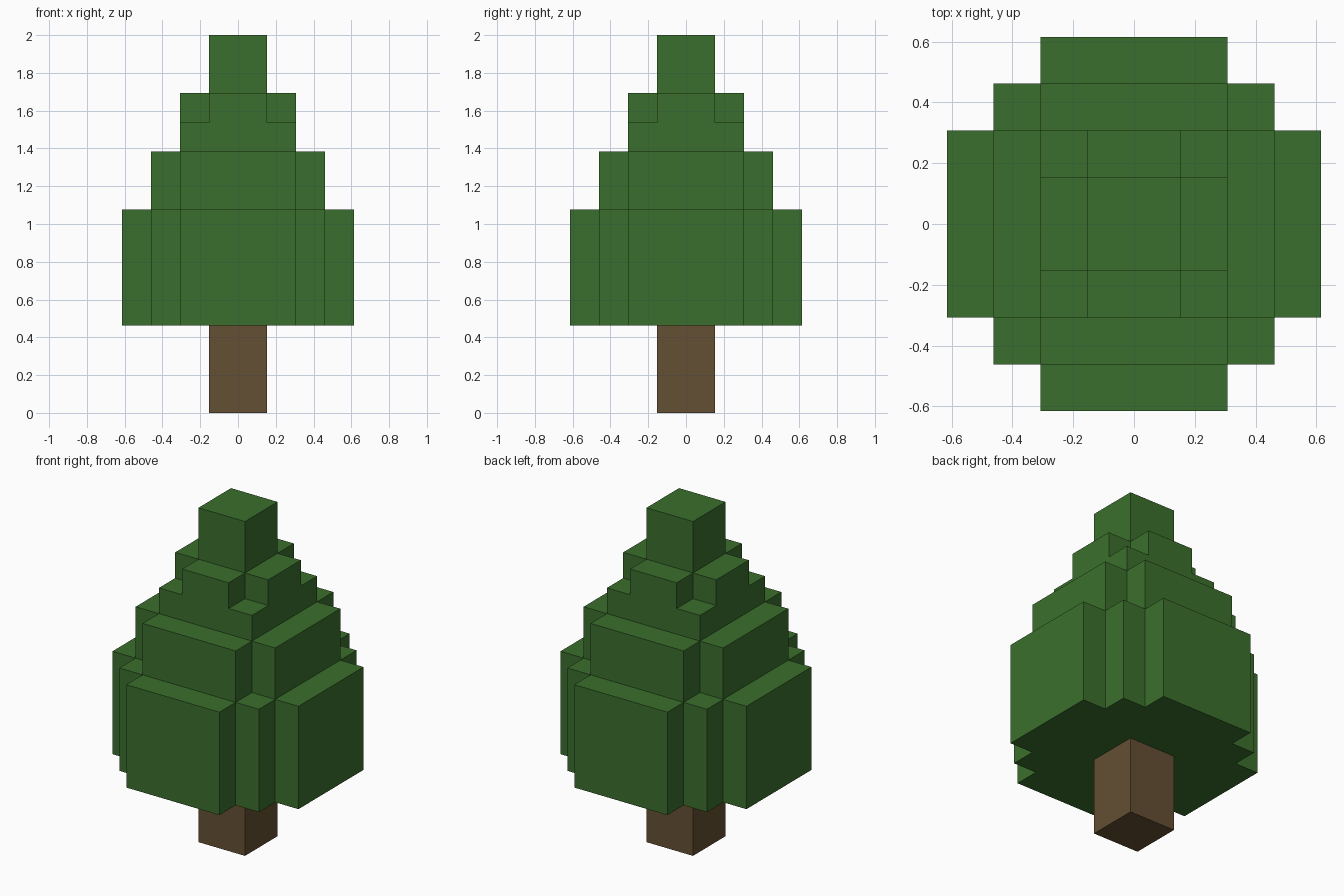
import bpy
import bmesh

UNIT = 2 / 13  # the tree is thirteen blocks tall

cube = bpy.data.objects.get("Cube")
if cube:
    bpy.data.objects.remove(cube, do_unlink=True)


def make_material(name, rgb):
    mat = bpy.data.materials.new(name)
    mat.use_nodes = True
    colour = (*rgb, 1)
    mat.diffuse_color = colour
    bsdf = next(n for n in mat.node_tree.nodes if n.type == "BSDF_PRINCIPLED")
    bsdf.inputs["Base Color"].default_value = colour
    return mat


def make_prism(name, corner, bottom, top, mat):
    """Turn one corner's outline four times round z and extrude it upward."""
    outline, quarter = [], corner
    for _ in range(4):
        outline += quarter
        quarter = [(-y, x) for x, y in quarter]
    bm = bmesh.new()
    base = bm.faces.new([bm.verts.new((x, y, bottom)) for x, y in outline])
    extruded = bmesh.ops.extrude_face_region(bm, geom=[base], use_keep_orig=True)
    upper = [v for v in extruded["geom"] if isinstance(v, bmesh.types.BMVert)]
    bmesh.ops.translate(bm, verts=upper, vec=(0, 0, top - bottom))
    bmesh.ops.recalc_face_normals(bm, faces=bm.faces)
    bmesh.ops.scale(bm, verts=bm.verts, vec=(UNIT, UNIT, UNIT))
    mesh = bpy.data.meshes.new(name)
    bm.to_mesh(mesh)
    bm.free()
    mesh.materials.append(mat)
    obj = bpy.data.objects.new(name, mesh)
    bpy.context.collection.objects.link(obj)


green = make_material("leaf green", (0.044, 0.159, 0.026))
brown = make_material("bark brown", (0.130, 0.080, 0.033))

# Square trunk
make_prism("trunk", [(1, 1)], 0, 3, brown)

# Foliage tiers, from the widest stepped tier up to the tip
make_prism("lower_foliage", [(4, 2), (3, 2), (3, 3), (2, 3), (2, 4)], 3, 7, green)
make_prism("middle_foliage", [(3, 2), (2, 2), (2, 3)], 7, 9, green)
make_prism("upper_foliage", [(2, 2)], 9, 10, green)
make_prism("crown_foliage", [(2, 1), (1, 1), (1, 2)], 10, 11, green)
make_prism("tree_tip", [(1, 1)], 11, 13, green)
